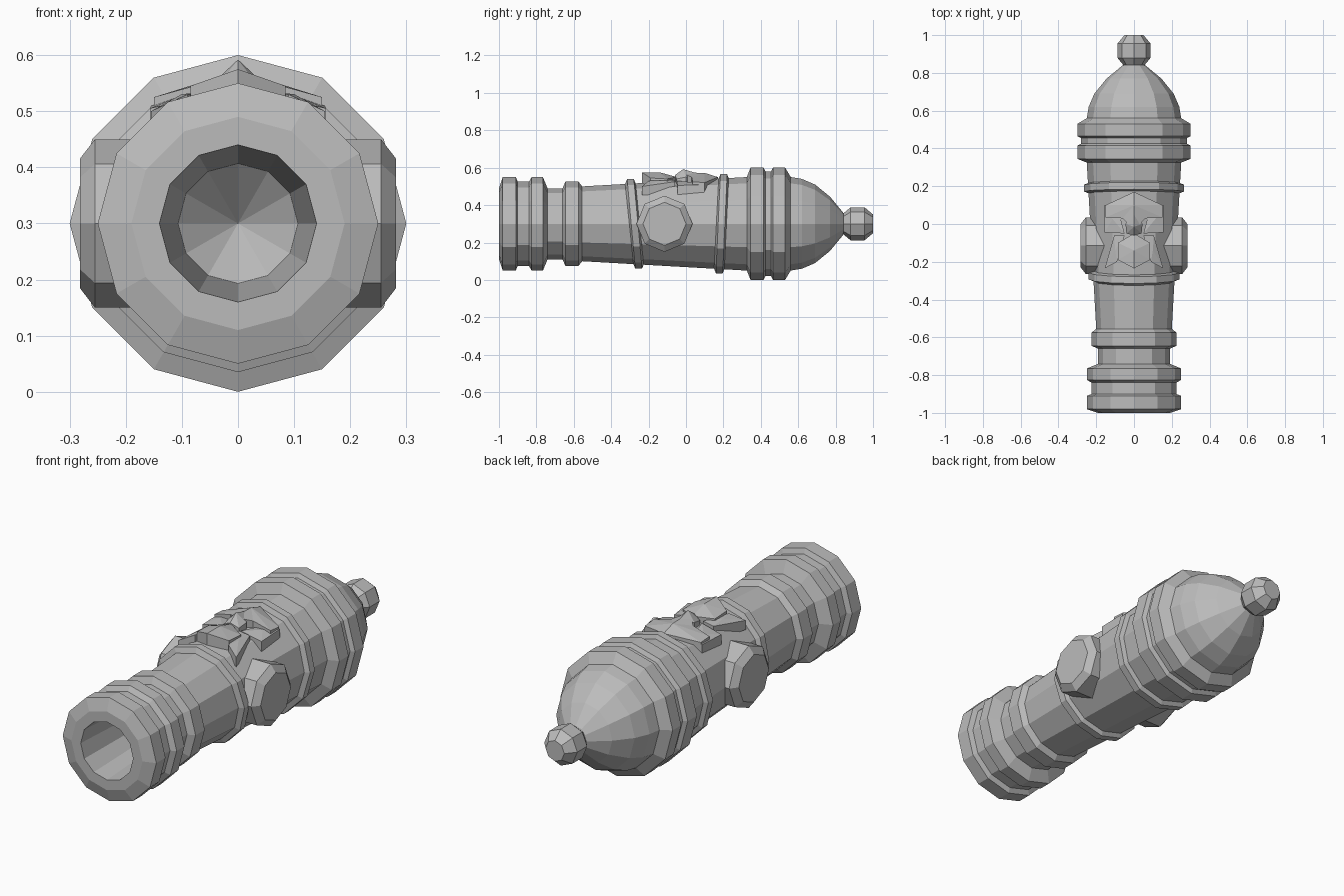
import bpy
from math import sin, cos, pi
from mathutils import Vector

if "Cube" in bpy.data.objects:
    bpy.data.objects.remove(bpy.data.objects["Cube"], do_unlink=True)

AXIS_Z = 0.3
iron = bpy.data.materials.new("grey iron")
iron.use_nodes = True
GREY = (0.5, 0.5, 0.5, 1)
iron.diffuse_color = GREY
iron.node_tree.nodes["Principled BSDF"].inputs["Base Color"].default_value = GREY


def make(name, verts, faces):
    mesh = bpy.data.meshes.new(name)
    mesh.from_pydata(verts, [], faces)
    mesh.materials.append(iron)
    obj = bpy.data.objects.new(name, mesh)
    bpy.context.collection.objects.link(obj)
    return obj


def lathe(name, profile, sides=12, place=None, lean=0):
    """Turn (distance, radius) points about the y axis; radius 0 closes to a tip.
    lean tips the rings forward or back at the top."""
    place = place or (lambda u, d, v: (u, d, AXIS_Z + v))
    verts, rings, faces = [], [], []
    for d, r in profile:
        n = sides if r > 0 else 1
        rings.append([len(verts) + i for i in range(n)])
        for i in range(n):
            a = 2 * pi * i / sides
            verts.append(place(r * cos(a), d + lean * sin(a), r * sin(a)))
    for a, b in zip(rings, rings[1:]):
        for i in range(sides):
            j = (i + 1) % sides
            quad = [a[i % len(a)], a[j % len(a)], b[j % len(b)], b[i % len(b)]]
            faces.append(list(dict.fromkeys(quad)))
    return make(name, verts, faces)


def relief(name, half, centre, base, mirror=True):
    """Faceted plate: a rim outline, a raised centre point and walls down to base.
    With mirror the rim is reflected in x, otherwise used whole."""
    rim = list(half)
    if mirror:
        rim += [(-x, y, z) for x, y, z in reversed(half) if x > 0]
    n = len(rim)
    verts = rim + [(x, y, base) for x, y, z in rim] + [centre]
    faces = [(i, 2 * n, (i + 1) % n) for i in range(n)]
    faces += [(i, (i + 1) % n, n + (i + 1) % n, n + i) for i in range(n)]
    faces.append(list(range(2 * n - 1, n - 1, -1)))
    return make(name, verts, faces)


# Barrel with bore, muzzle bands, breech bands and dome in one profile
bore = [(-0.35, 0), (-0.45, 0.107), (-1.0, 0.14)]
muzzle = [(-1.0, 0.19), (-0.98, 0.25), (-0.91, 0.25), (-0.9, 0.225),
          (-0.84, 0.225), (-0.825, 0.25), (-0.765, 0.25), (-0.74, 0.19),
          (-0.66, 0.19), (-0.645, 0.225), (-0.575, 0.225), (-0.555, 0.2)]
breech = [(0.325, 0.25), (0.345, 0.3), (0.415, 0.3), (0.425, 0.28),
          (0.455, 0.28), (0.465, 0.3), (0.53, 0.3), (0.56, 0.25)]
dome = [(0.62, 0.24), (0.69, 0.21), (0.77, 0.145), (0.84, 0.06), (0.86, 0)]
lathe("barrel", bore + muzzle + breech + dome)

# Thin raised rings round the barrel
for name, y, r, lean in (("front_ring", -0.275, 0.24, -0.022),
                         ("rear_ring", 0.19, 0.265, 0.012)):
    lathe(name, [(y - 0.03, r - 0.03), (y - 0.018, r), (y + 0.018, r),
                 (y + 0.03, r - 0.03)], lean=lean)

# Knob at the back
lathe("breech_knob", [(0.82, 0.05), (0.84, 0.055), (0.88, 0.088), (0.955, 0.088),
                      (1.0, 0.05), (1.0, 0)], sides=8)

# Side trunnions
for side, word in ((1, "left"), (-1, "right")):
    lathe(word + "_trunnion", [(0.1, 0.15), (0.255, 0.15), (0.282, 0.115), (0.282, 0)],
          sides=8, place=lambda u, d, v, s=side: (s * d, u - 0.115, AXIS_Z + v))

# Carved animal mask on top: brow, nose, muzzle, cheeks and jowls
relief("mask_brow", [(0, 0.17, 0.55), (0.15, 0.1, 0.52), (0.15, 0.035, 0.525),
                     (0.06, 0.03, 0.55), (0, -0.03, 0.575)], (0, 0.1, 0.572), 0.47)
relief("mask_nose", [(0, 0.06, 0.57), (0.045, 0.0, 0.55), (0.04, -0.05, 0.54),
                     (0, -0.06, 0.56)], (0, -0.015, 0.592), 0.47)
relief("mask_muzzle", [(0, -0.05, 0.55), (0.085, -0.1, 0.54), (0.085, -0.19, 0.545),
                       (0, -0.235, 0.575)], (0, -0.14, 0.575), 0.48)
for s, word in ((1, "left"), (-1, "right")):
    cheek = [(0.09, 0.1, 0.515), (0.155, 0.1, 0.51), (0.157, -0.045, 0.505),
             (0.05, -0.05, 0.53)]
    jowl = [(0.05, -0.06, 0.535), (0.105, -0.06, 0.525), (0.155, -0.235, 0.5),
            (0.09, -0.2, 0.53)]
    for part, rim in (("cheek", cheek), ("jowl", jowl)):
        pts = [(s * x, y, z) for x, y, z in rim]
        mid = sum((Vector(p) for p in pts), Vector()) / len(pts)
        relief(f"{word}_mask_{part}", pts, tuple(mid + Vector((0, 0, 0.008))), 0.455,
               mirror=False)

# Make every shell face outward
import bmesh
for obj in bpy.context.collection.objects:
    if obj.type == "MESH":
        bm = bmesh.new()
        bm.from_mesh(obj.data)
        bmesh.ops.recalc_face_normals(bm, faces=bm.faces)
        bm.to_mesh(obj.data)
        bm.free()
